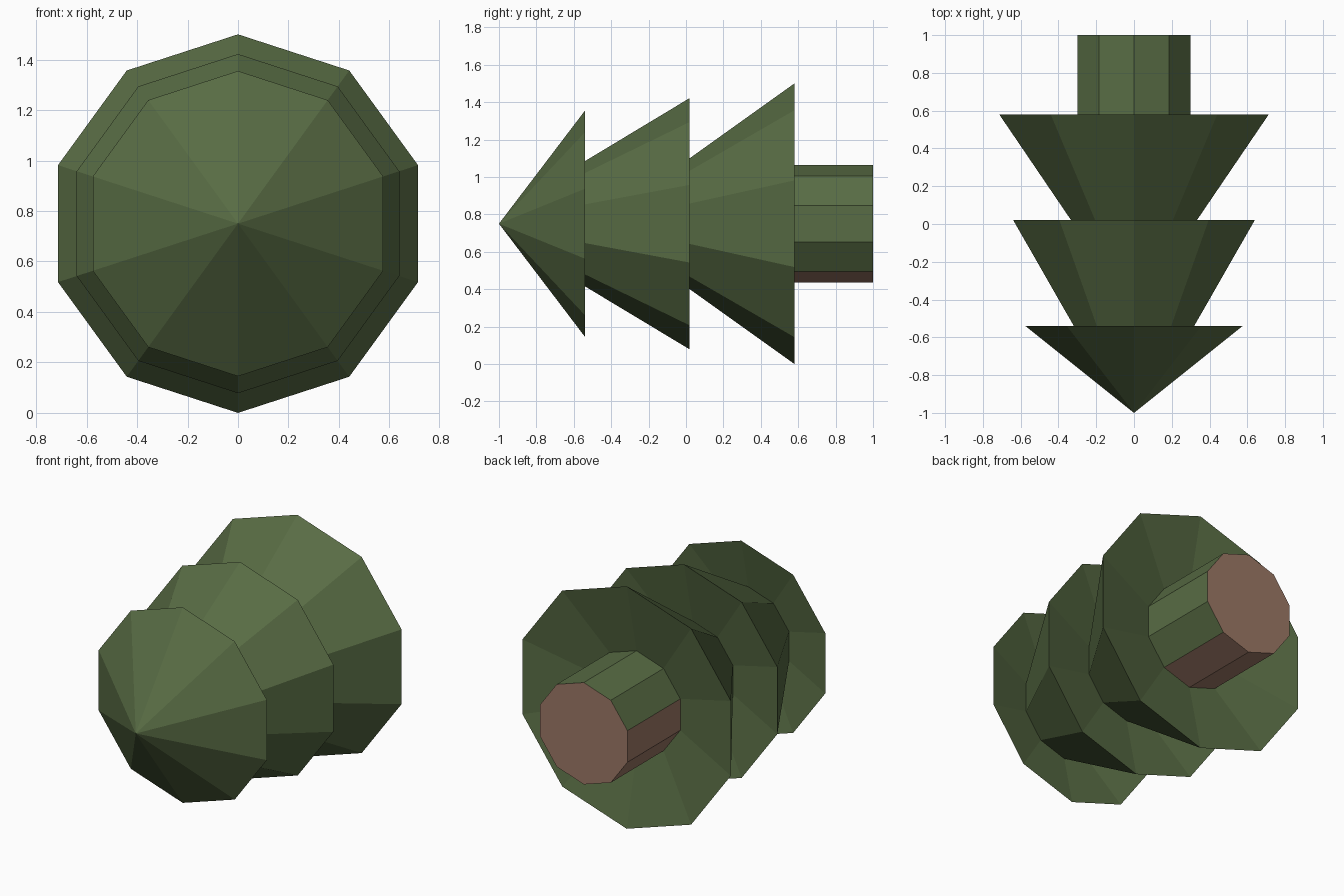
import bpy, bmesh, math

if "Cube" in bpy.data.objects:
    bpy.data.objects.remove(bpy.data.objects["Cube"])

SIDES = 10
AXIS_Z = 0.75


def material(name, rgb):
    m = bpy.data.materials.new(name)
    m.diffuse_color = (*rgb, 1.0)
    m.use_nodes = True
    m.node_tree.nodes["Principled BSDF"].inputs["Base Color"].default_value = m.diffuse_color
    return m


green = material("pine_green", (0.098, 0.150, 0.058))
brown = material("bark_brown", (0.333, 0.188, 0.133))


def lathe(name, profile, cap_end=False, side_brown=()):
    """Spin (radius, y) points about the lying trunk axis; a corner points up."""
    bm = bmesh.new()
    rings = []
    for r, y in profile:
        if r == 0:
            rings.append([bm.verts.new((0, y, AXIS_Z))] * SIDES)
            continue
        ring = []
        for i in range(SIDES):
            a = 2 * math.pi * i / SIDES
            ring.append(bm.verts.new((r * math.sin(a), y, AXIS_Z + r * math.cos(a))))
        rings.append(ring)
    for p, q in zip(rings, rings[1:]):
        for i in range(SIDES):
            j = (i + 1) % SIDES
            quad = list(dict.fromkeys((p[i], p[j], q[j], q[i])))
            f = bm.faces.new(quad)
            f.material_index = 1 if i in side_brown else 0
    if cap_end:
        bm.faces.new(rings[-1]).material_index = 1
    me = bpy.data.meshes.new(name)
    bm.to_mesh(me)
    bm.free()
    me.materials.append(green)
    me.materials.append(brown)
    ob = bpy.data.objects.new(name, me)
    bpy.context.collection.objects.link(ob)
    return ob


# Three foliage tiers, each with a slightly hollow underside
lathe("top_tier", [(0, -1.0), (0.605, -0.54), (0.294, -0.608)])
lathe("middle_tier", [(0.294, -0.608), (0.672, 0.02), (0.29, -0.064)])
lathe("bottom_tier", [(0.29, -0.064), (0.75, 0.58), (0.315, 0.484)])

# Trunk: brown cut end and brown underside, mossy green elsewhere
lathe("trunk", [(0.315, 0.484), (0.315, 1.0)], cap_end=True, side_brown=range(4, 8))
